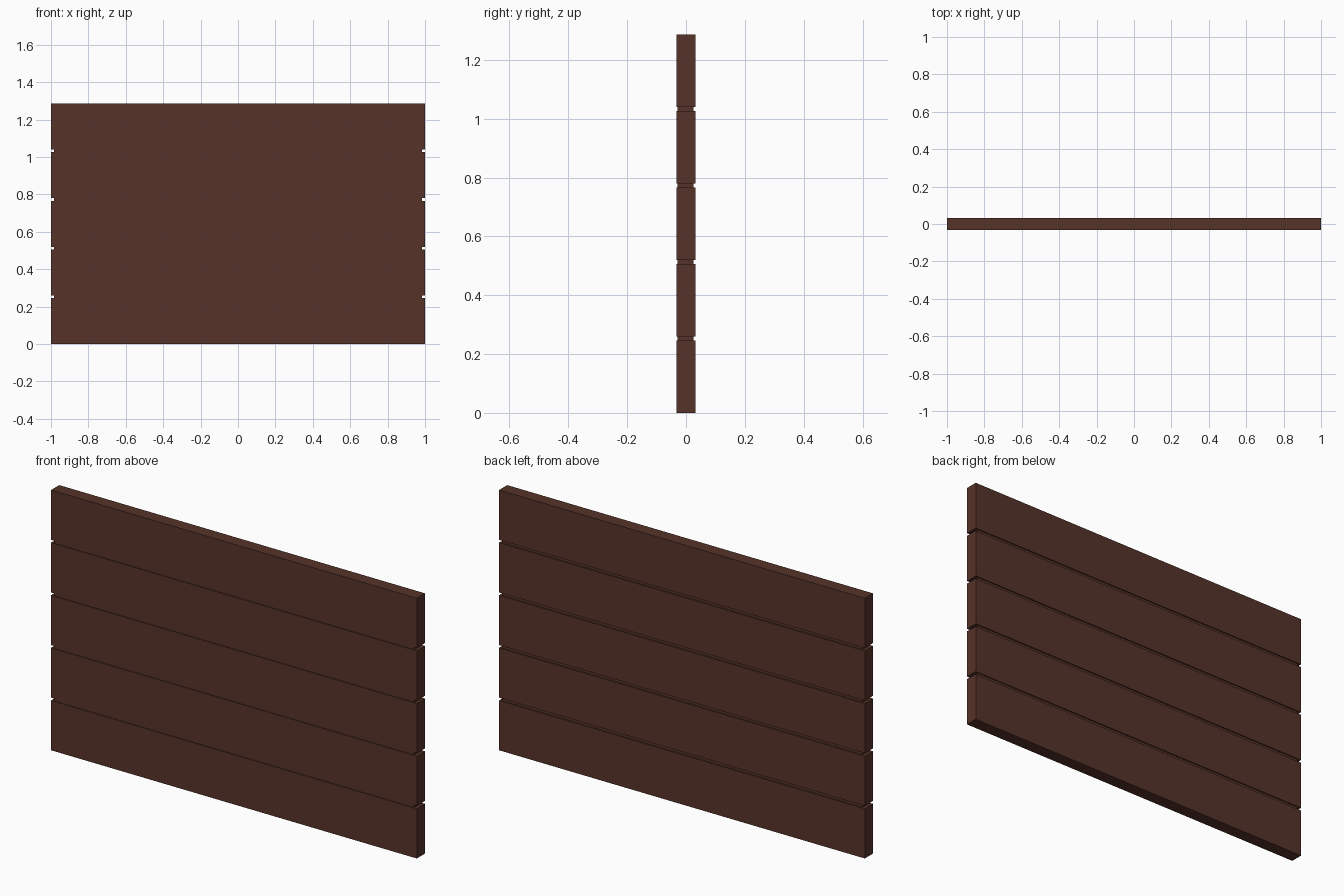
import bpy

if "Cube" in bpy.data.objects:
    bpy.data.objects.remove(bpy.data.objects["Cube"])

PLANKS, PITCH, HEIGHT = 5, 0.26, 0.246

wood = bpy.data.materials.new("dark_wood")
wood.diffuse_color = (0.093, 0.033, 0.022, 1)
wood.use_nodes = True
wood.node_tree.nodes["Principled BSDF"].inputs["Base Color"].default_value = wood.diffuse_color


def box(name, x, y, z):
    """Box from (min, max) ranges on each axis."""
    bpy.ops.mesh.primitive_cube_add(size=1, location=[(a + b) / 2 for a, b in (x, y, z)])
    ob = bpy.context.object
    ob.name = name
    ob.scale = [b - a for a, b in (x, y, z)]
    bpy.ops.object.transform_apply(location=False, rotation=False, scale=True)
    ob.data.materials.append(wood)


for i in range(PLANKS):
    z = i * PITCH
    # horizontal board
    box(f"plank_{i + 1}", (-1, 1), (-0.032, 0.032), (z, z + HEIGHT))
    # recessed strip closing the gap above the board
    if i < PLANKS - 1:
        box(f"gap_strip_{i + 1}", (-0.984, 0.984), (-0.029, 0.026),
            (z + HEIGHT - 0.01, z + PITCH + 0.01))
